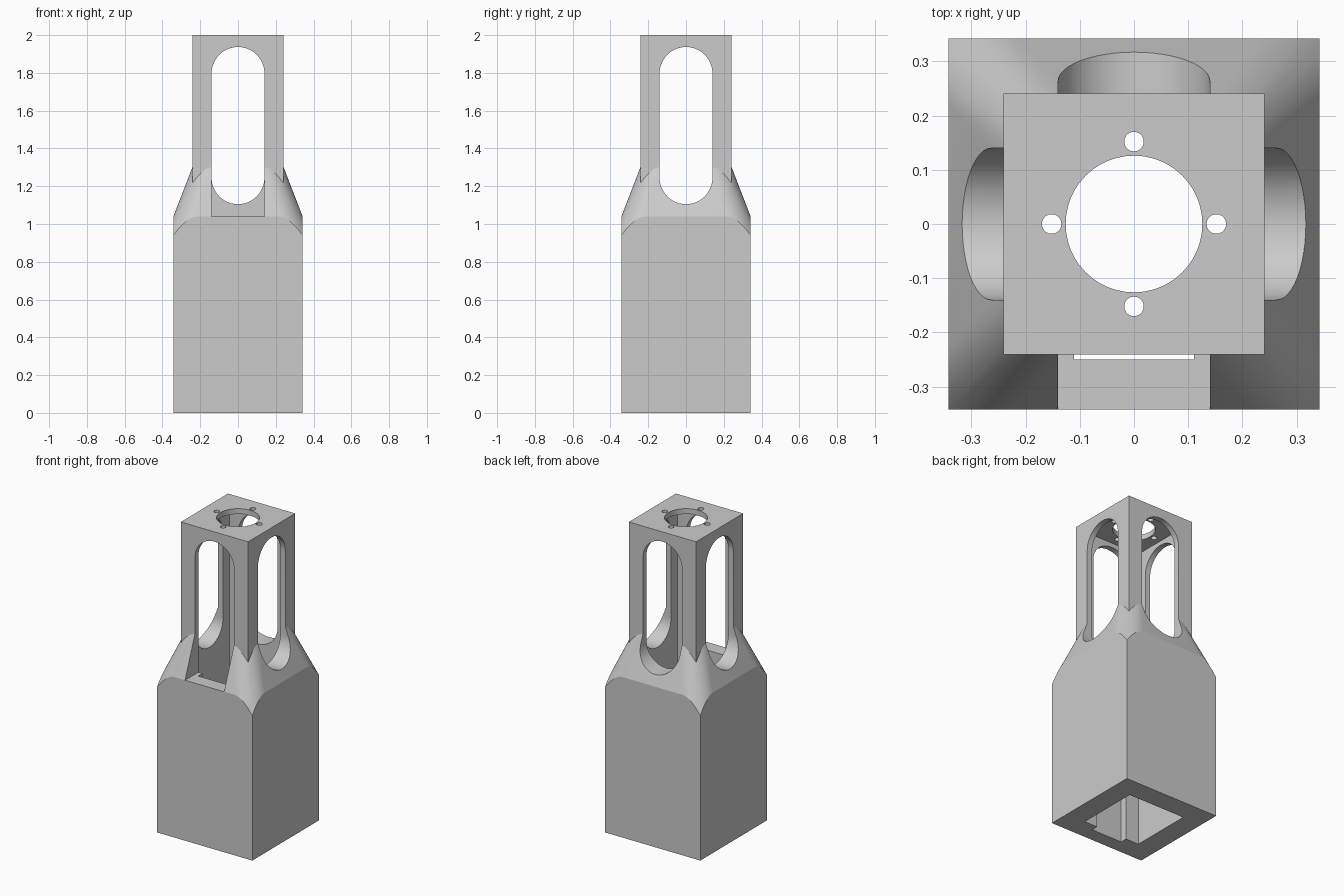
import bpy
import bmesh
from math import sin, cos, pi, radians
from mathutils import Vector

cube = bpy.data.objects.get("Cube")
if cube:
    bpy.data.objects.remove(cube, do_unlink=True)

BODY, TOWER, CAVITY, SLOT = 0.342, 0.241, 0.205, 0.14
HEIGHT, SHOULDER, PLATE = 2.0, 1.04, 0.035
SLOPE = 0.385

grey = bpy.data.materials.new("plain_grey")
grey.use_nodes = True
colour = (0.6, 0.6, 0.6, 1.0)
grey.diffuse_color = colour
grey.node_tree.nodes["Principled BSDF"].inputs["Base Color"].default_value = colour


def loft(name, rings):
    """Closed solid through rings that share a point count."""
    bm = bmesh.new()
    loops = [[bm.verts.new(p) for p in ring] for ring in rings]
    n = len(loops[0])
    for a, b in zip(loops, loops[1:]):
        for i in range(n):
            j = (i + 1) % n
            bm.faces.new((a[i], a[j], b[j], b[i]))
    bm.faces.new(loops[0][::-1])
    bm.faces.new(loops[-1])
    bmesh.ops.recalc_face_normals(bm, faces=bm.faces)
    mesh = bpy.data.meshes.new(name)
    bm.to_mesh(mesh)
    bm.free()
    mesh.materials.append(grey)
    obj = bpy.data.objects.new(name, mesh)
    bpy.context.collection.objects.link(obj)
    return obj


def box(name, x0, x1, y0, y1, z0, z1):
    return loft(name, [[(x0, y0, z), (x1, y0, z), (x1, y1, z), (x0, y1, z)]
                       for z in (z0, z1)])


def cylinder(name, x, y, r, z0, z1, n):
    return loft(name, [[(x + r * cos(2 * pi * i / n), y + r * sin(2 * pi * i / n), z)
                        for i in range(n)] for z in (z0, z1)])


def rounded_square(half, r, z, steps=12):
    pts = []
    for q, (sx, sy) in enumerate([(1, 1), (-1, 1), (-1, -1), (1, -1)]):
        for i in range(steps + 1):
            a = (q + i / steps) * pi / 2
            pts.append((sx * (half - r) + r * cos(a), sy * (half - r) + r * sin(a), z))
    return pts


def window_cutter(name, across_x):
    """Upright round-ended slot running right through the tower."""
    low, high, n = 1.105 + SLOT, 1.937 - SLOT, 24
    outline = [(SLOT * cos(pi * i / n), high + SLOT * sin(pi * i / n)) for i in range(n + 1)]
    outline += [(-SLOT * cos(pi * i / n), low - SLOT * sin(pi * i / n)) for i in range(n + 1)]
    if across_x:
        return loft(name, [[(d, u, z) for u, z in outline] for d in (-0.6, 0.6)])
    return loft(name, [[(u, d, z) for u, z in outline] for d in (-0.6, 0.6)])


def combine(target, other, operation):
    mod = target.modifiers.new(other.name, "BOOLEAN")
    mod.operation = operation
    mod.solver = "EXACT"
    mod.object = other
    bpy.context.view_layer.objects.active = target
    bpy.ops.object.modifier_apply(modifier=mod.name)
    bpy.data.objects.remove(other, do_unlink=True)


# Square base whose shoulders are trimmed by a round-cornered taper
housing = box("tower_housing", -BODY, BODY, -BODY, BODY, 0, 1.5)
rings = [rounded_square(0.42, 0.137, -0.1)]
for z in (0.85, 1.33):
    rings.append(rounded_square(BODY - SLOPE * (z - SHOULDER), 0.131 - 0.068 * (z - 0.94), z))
combine(housing, loft("shoulder_taper", rings), "INTERSECT")

# Narrow upper tower
combine(housing, box("upper_tower", -TOWER, TOWER, -TOWER, TOWER, 0.7, HEIGHT), "UNION")

# Inner shaft, open at the bottom
combine(housing, box("shaft_cutter", -CAVITY, CAVITY, -CAVITY, CAVITY, -0.1, HEIGHT - PLATE),
        "DIFFERENCE")

# Tall windows on all four sides
for across_x in (False, True):
    combine(housing, window_cutter("window_cutter", across_x), "DIFFERENCE")

# Square-bottomed front opening and the groove below it
combine(housing, box("front_opening_cutter", -SLOT, SLOT, -0.6, -0.1, SHOULDER, 1.245),
        "DIFFERENCE")
combine(housing, box("groove_cutter", -0.111, 0.111, -0.25, -0.1, -0.1, 1.1), "DIFFERENCE")

# Large round hole and four screw holes in the top plate
combine(housing, cylinder("top_hole_cutter", 0, 0, 0.126, 1.9, 2.1, 48), "DIFFERENCE")
for k in range(4):
    a = k * pi / 2
    combine(housing, cylinder("screw_hole_cutter", 0.152 * cos(a), 0.152 * sin(a),
                              0.018, 1.9, 2.1, 32), "DIFFERENCE")

# Smooth curved walls, crisp bends
bpy.ops.object.select_all(action="DESELECT")
housing.select_set(True)
bpy.context.view_layer.objects.active = housing
bpy.ops.object.shade_smooth_by_angle(angle=radians(15))
